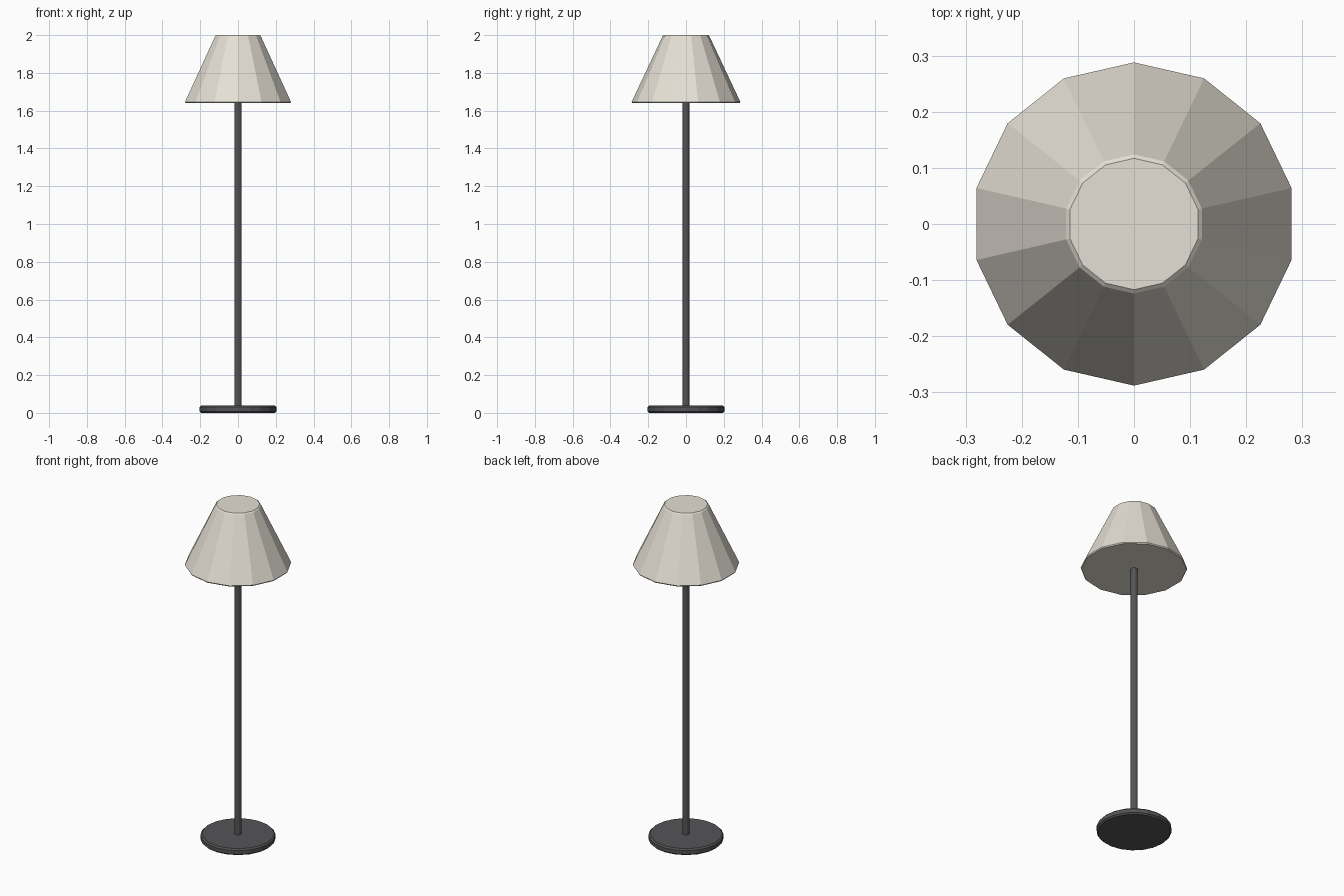
import bpy, bmesh
from math import sin, cos, pi

if "Cube" in bpy.data.objects:
    bpy.data.objects.remove(bpy.data.objects["Cube"])


def lathe(name, profile, sides, color):
    """Closed solid from (radius, height) rings, one vertex on the +y axis."""
    bm = bmesh.new()
    rings = [[bm.verts.new((r * sin(2 * pi * i / sides), r * cos(2 * pi * i / sides), z))
              for i in range(sides)] for r, z in profile]
    for a, b in zip(rings, rings[1:]):
        for i in range(sides):
            j = (i + 1) % sides
            bm.faces.new((a[i], a[j], b[j], b[i]))
    bm.faces.new(rings[0])
    bm.faces.new(rings[-1])
    bmesh.ops.recalc_face_normals(bm, faces=bm.faces)
    mesh = bpy.data.meshes.new(name)
    bm.to_mesh(mesh)
    bm.free()
    mat = bpy.data.materials.new(name + "_material")
    mat.diffuse_color = color
    mat.use_nodes = True
    mat.node_tree.nodes["Principled BSDF"].inputs["Base Color"].default_value = mat.diffuse_color
    mesh.materials.append(mat)
    obj = bpy.data.objects.new(name, mesh)
    bpy.context.collection.objects.link(obj)
    return obj


dark = (0.09, 0.09, 0.095, 1)
cream = (0.78, 0.74, 0.66, 1)

# Round foot with bevelled rims
lathe("base", [(0.195, 0), (0.203, 0.008), (0.203, 0.03), (0.195, 0.038)], 20, dark)

# Slim pole reaching into the shade
lathe("pole", [(0.019, 0.03), (0.019, 1.66)], 14, dark)

# Faceted tapered shade, closed top and bottom, with small rim bevels
lathe("shade", [(0.284, 1.64), (0.288, 1.646), (0.124, 1.994), (0.117, 2.0)], 14, cream)
